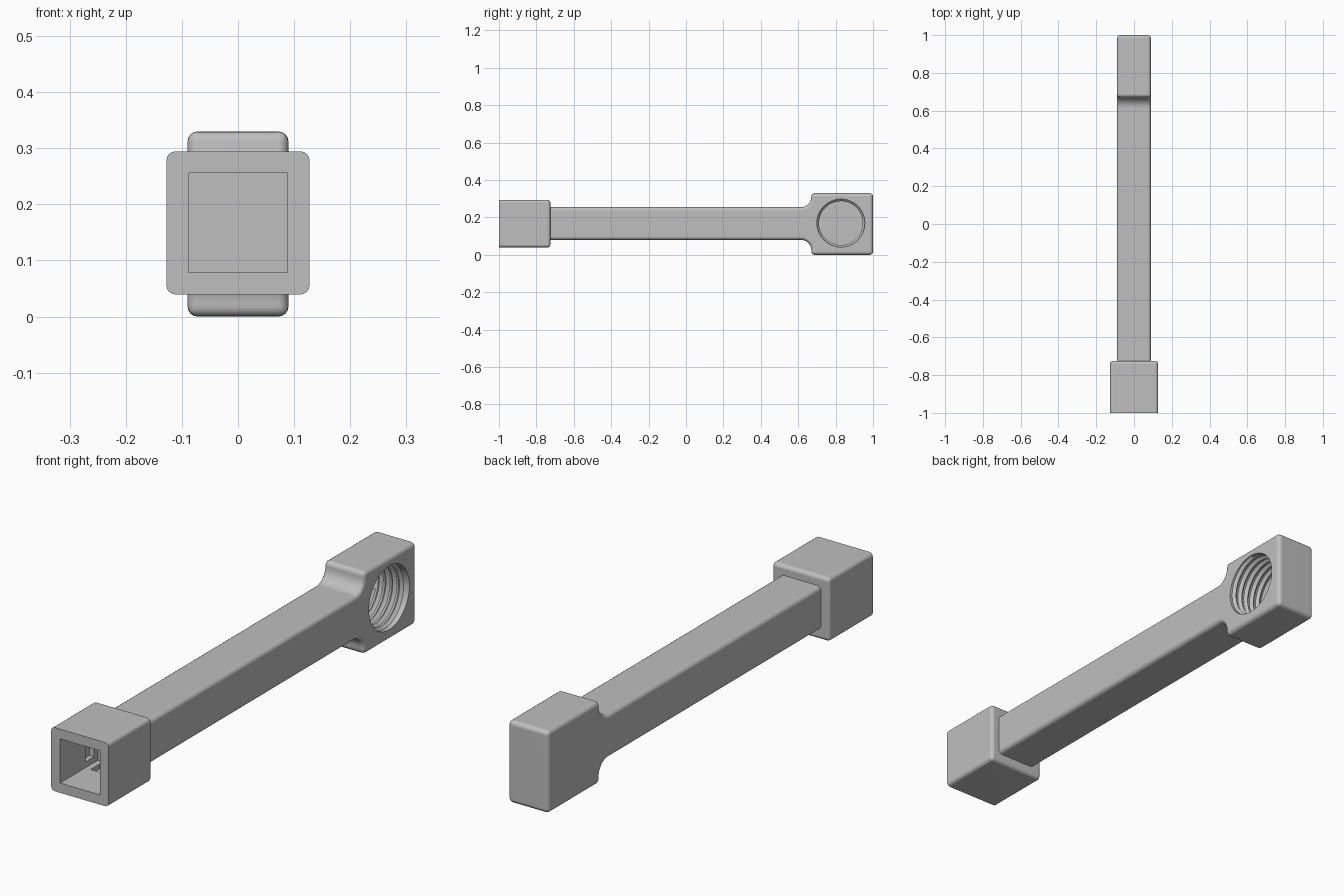
import bpy
import bmesh
from math import pi, cos, sin, radians
from mathutils import Matrix, Vector

cube = bpy.data.objects.get("Cube")
if cube:
    bpy.data.objects.remove(cube, do_unlink=True)

GREY = (0.52, 0.52, 0.52, 1.0)
steel = bpy.data.materials.new("satin grey")
steel.use_nodes = True
steel.diffuse_color = GREY
steel.node_tree.nodes["Principled BSDF"].inputs["Base Color"].default_value = GREY

HALF = 0.09            # half width of the shaft and head
MID = 0.167            # height of the long axis
HOLE = Vector((0, 0.828, 0.17))
HOLE_R, FLOOR = 0.128, -0.065


def finish(name, bm):
    """Turn a bmesh into a linked object with the material."""
    bmesh.ops.recalc_face_normals(bm, faces=bm.faces[:])
    mesh = bpy.data.meshes.new(name)
    bm.to_mesh(mesh)
    bm.free()
    mesh.materials.append(steel)
    obj = bpy.data.objects.new(name, mesh)
    bpy.context.collection.objects.link(obj)
    return obj


def box(lo, hi):
    lo, hi = Vector(lo), Vector(hi)
    bm = bmesh.new()
    bmesh.ops.create_cube(bm, size=1)
    bmesh.ops.transform(bm, verts=bm.verts[:],
                        matrix=Matrix.Translation((lo + hi) / 2) @ Matrix.Diagonal((*(hi - lo), 1)))
    return bm


def select(obj):
    bpy.ops.object.select_all(action='DESELECT')
    obj.select_set(True)
    bpy.context.view_layer.objects.active = obj


def cut(obj, cutter):
    select(obj)
    mod = obj.modifiers.new("cut", 'BOOLEAN')
    mod.operation, mod.solver, mod.object = 'DIFFERENCE', 'EXACT', cutter
    bpy.ops.object.modifier_apply(modifier=mod.name)
    bpy.data.objects.remove(cutter, do_unlink=True)


def smooth(obj, weighted=True):
    select(obj)
    bpy.ops.object.shade_smooth_by_angle(angle=radians(35))
    if weighted:
        mod = obj.modifiers.new("even shading", 'WEIGHTED_NORMAL')
        mod.keep_sharp = True


# Shaft and head: one side profile with fillets at the neck, extruded across x
FILLET, NECK, TOP = 0.055, 0.67, 0.33
SHAFT_LO, SHAFT_HI = 0.08, 0.255
arc = [(NECK - FILLET + FILLET * sin(a), FILLET - FILLET * cos(a))
       for a in (i * pi / 16 for i in range(9))]
profile = [(-0.745, SHAFT_HI)] + [(y, SHAFT_HI + d) for y, d in arc]
profile += [(NECK, TOP), (1, TOP), (1, 0), (NECK, 0)]
profile += [(y, SHAFT_LO - d) for y, d in reversed(arc)] + [(-0.745, SHAFT_LO)]

bm = bmesh.new()
side = bm.faces.new([bm.verts.new((-HALF, y, z)) for y, z in profile])
ext = bmesh.ops.extrude_face_region(bm, geom=[side])
bmesh.ops.translate(bm, verts=[v for v in ext["geom"] if isinstance(v, bmesh.types.BMVert)],
                    vec=(2 * HALF, 0, 0))
bmesh.ops.recalc_face_normals(bm, faces=bm.faces[:])
sharp = [e for e in bm.edges
         if e.calc_face_angle(0) > 1 and min(v.co.y for v in e.verts) > -0.74
         or abs(e.verts[0].co.y - e.verts[1].co.y) > 1]
bmesh.ops.bevel(bm, geom=sharp, offset=0.018, segments=4, profile=0.5, affect='EDGES')
handle = finish("shaft_and_head", bm)

# Blind round hole in the left side of the head
bm = bmesh.new()
bmesh.ops.create_cone(bm, cap_ends=True, segments=64, radius1=HOLE_R, radius2=HOLE_R, depth=0.3)
bmesh.ops.transform(bm, verts=bm.verts[:],
                    matrix=Matrix.Translation(HOLE + Vector((FLOOR + 0.15, 0, 0)))
                    @ Matrix.Rotation(pi / 2, 4, 'Y'))
cut(handle, finish("hole_cutter", bm))
smooth(handle)

# Screw thread: a triangular ridge swept down the hole
PITCH, STEPS = 0.03, 48
start = HALF - 0.014
turns = (start - FLOOR) / PITCH
count = int(turns * STEPS)
bm = bmesh.new()
ridge = [bm.verts.new(HOLE + Vector((start + dx, 0, r)))
         for dx, r in ((-0.013, HOLE_R + 0.002), (0, HOLE_R - 0.011), (0.013, HOLE_R + 0.002))]
edges = [bm.edges.new(ridge[i:i + 2]) for i in range(2)]
swept = bmesh.ops.spin(bm, geom=ridge + edges, cent=HOLE, axis=(1, 0, 0),
                       dvec=(-PITCH / STEPS, 0, 0), angle=count * 2 * pi / STEPS, steps=count)
bm.faces.new(ridge)
bm.faces.new([g for g in swept["geom_last"] if isinstance(g, bmesh.types.BMVert)])
smooth(finish("screw_thread", bm), weighted=False)

# Square socket: rounded everywhere except around its open front
WIDE = 0.1275
bm = box((-WIDE, -1, MID - WIDE), (WIDE, -0.725, MID + WIDE))
rounded = [e for e in bm.edges if max(v.co.y for v in e.verts) > -0.9]
bmesh.ops.bevel(bm, geom=rounded, offset=0.016, segments=4, profile=0.5, affect='EDGES')
socket = finish("square_socket", bm)

# Square drive opening, then a catch groove in each of its walls
BORE, LONG, DEEP = 0.0885, 0.065, 0.108
cut(socket, finish("bore_cutter", box((-BORE, -1.1, MID - BORE), (BORE, -0.76, MID + BORE))))
for w, h in ((DEEP, LONG), (LONG, DEEP)):
    cut(socket, finish("groove_cutter", box((-w, -0.84, MID - h), (w, -0.785, MID + h))))
smooth(socket)
